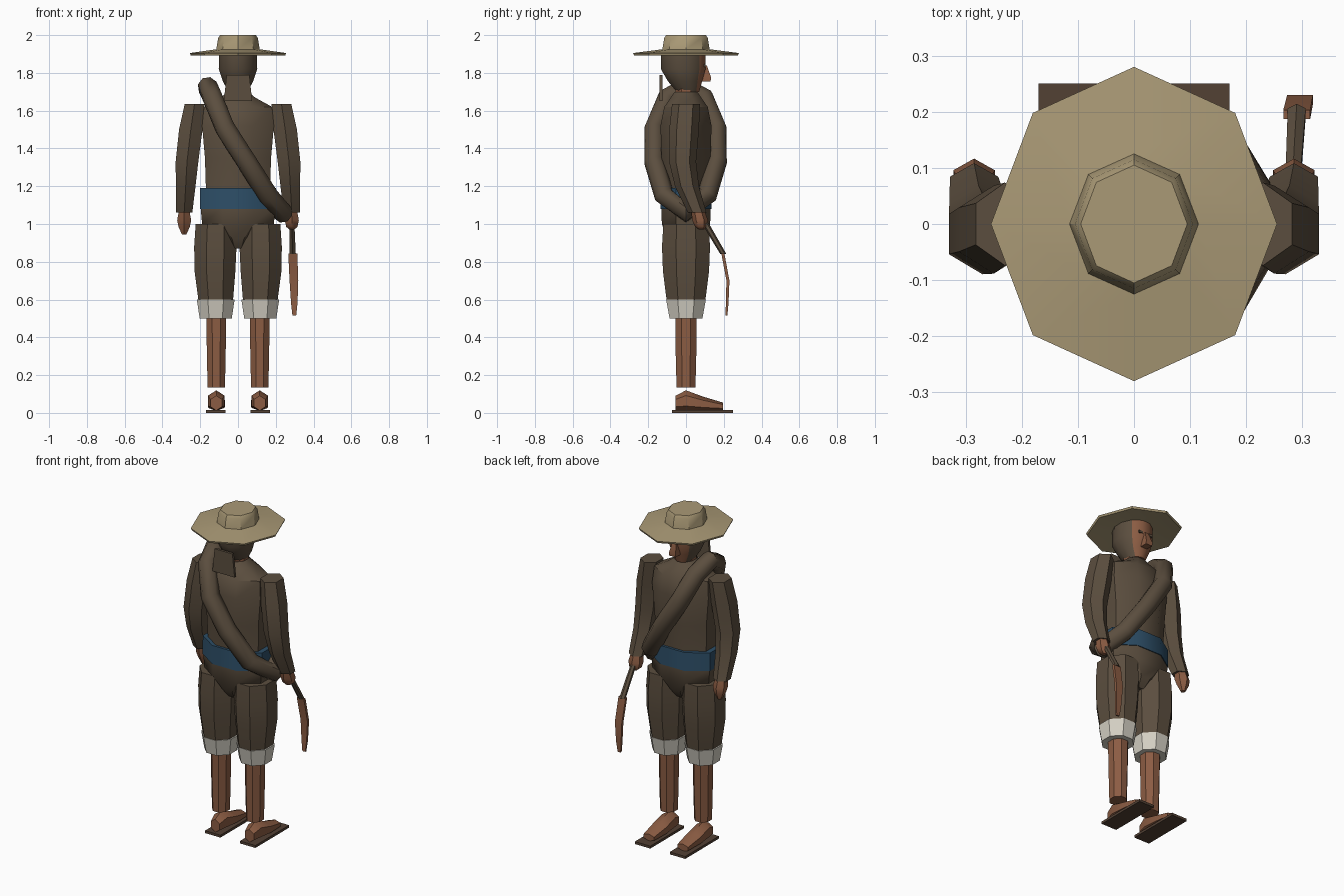
import bpy, bmesh, math
from mathutils import Vector

if "Cube" in bpy.data.objects:
    bpy.data.objects.remove(bpy.data.objects["Cube"])


def material(name, r, g, b):
    m = bpy.data.materials.new(name)
    m.diffuse_color = (r, g, b, 1)
    m.use_nodes = True
    m.node_tree.nodes["Principled BSDF"].inputs["Base Color"].default_value = m.diffuse_color
    return m


CLOTH = material("brown cloth", 0.105, 0.076, 0.049)
SKIN = material("tan skin", 0.26, 0.108, 0.056)
STRAW = material("straw", 0.40, 0.32, 0.18)
BLUE = material("blue sash", 0.026, 0.076, 0.135)
WHITE = material("white cuff", 0.66, 0.63, 0.55)
LEATHER = material("dark leather", 0.085, 0.052, 0.034)


def finish(name, bm, mats, rule=None, angle=40):
    bmesh.ops.recalc_face_normals(bm, faces=bm.faces[:])
    me = bpy.data.meshes.new(name)
    if rule:
        for f in bm.faces:
            f.material_index = rule(f)
    bm.to_mesh(me)
    bm.free()
    for m in mats:
        me.materials.append(m)
    me.shade_smooth()
    me.set_sharp_from_angle(angle=math.radians(angle))
    ob = bpy.data.objects.new(name, me)
    bpy.context.collection.objects.link(ob)
    return ob


def loft(name, rings, mats, sides=8, flat=True, along_y=False, sx=1, rule=None, angle=40):
    """Skin rings of (x, y, z, rx, r2); rings are horizontal, or upright if along_y."""
    bm = bmesh.new()
    ph = math.pi / sides if flat else 0
    loops = []
    for x, y, z, rx, r2 in rings:
        loop = []
        for i in range(sides):
            a = 2 * math.pi * i / sides + ph
            u, v = rx * math.cos(a) / math.cos(ph), r2 * math.sin(a) / math.cos(ph)
            p = (u, 0, v) if along_y else (u, v, 0)
            loop.append(bm.verts.new((sx * (x + p[0]), y + p[1], z + p[2])))
        loops.append(loop)
    for a, b in zip(loops, loops[1:]):
        for i in range(sides):
            j = (i + 1) % sides
            bm.faces.new((a[i], a[j], b[j], b[i]))
    bm.faces.new(loops[0])
    bm.faces.new(loops[-1])
    return finish(name, bm, mats, rule, angle)


def box(name, lo, hi, mat):
    bm = bmesh.new()
    bmesh.ops.create_cube(bm, size=1)
    for v in bm.verts:
        v.co = Vector([(l + h) / 2 + c * (h - l) for l, h, c in zip(lo, hi, v.co)])
    return finish(name, bm, [mat])


# Straw hat: underside, rim, brim, crown
loft("hat", [(0, 0, 1.915, .09, .10), (0, 0, 1.893, .25, .275), (0, 0, 1.905, .255, .28),
             (0, 0, 1.925, .115, .125), (0, 0, 1.985, .105, .115), (0, 0, 2.0, .095, .105)],
     [STRAW], flat=False)

# Head: hair behind, face ahead (+y)
loft("head", [(0, .01, 1.70, .05, .06), (0, -.005, 1.755, .08, .09), (0, -.015, 1.82, .102, .118),
              (0, -.015, 1.92, .10, .118)], [CLOTH, SKIN], sides=12,
     rule=lambda f: 1 if f.calc_center_median().y > .055 or f.normal.z < -.9 else 0)
loft("neck", [(0, 0, 1.62, .055, .055), (0, 0, 1.74, .055, .055)], [SKIN])
loft("nose", [(0, .105, 1.755, .022, .025), (0, .108, 1.775, .022, .025),
              (0, .095, 1.84, .012, .015)], [SKIN], sides=4)
for s, side in ((-1, "left"), (1, "right")):
    box(side + "_eye", (s * .035 - .012, .095, 1.832), (s * .035 + .012, .104, 1.846), CLOTH)

# Cloth flap at the nape
flap = box("nape_flap", (-.075, -.14, 1.65), (.075, -.125, 1.79), CLOTH)
for v in flap.data.vertices:
    if v.co.z > 1.7:
        v.co.x *= .8

# Jacket, sash and seat
loft("jacket", [(0, 0, 1.06, .18, .115), (0, 0, 1.19, .17, .115), (0, 0, 1.35, .175, .13),
                (0, 0, 1.52, .19, .135), (0, 0, 1.62, .18, .115), (0, 0, 1.67, .09, .08),
                (0, 0, 1.70, .055, .06)], [CLOTH])
loft("sash", [(0, 0, 1.08, .20, .135), (0, 0, 1.19, .20, .13)], [BLUE])
loft("seat", [(0, 0, .87, .045, .06), (0, 0, .92, .075, .10), (0, 0, 1.0, .19, .128),
              (0, 0, 1.09, .198, .13)], [CLOTH])

for s, side in ((-1, "left"), (1, "right")):
    # Trousers, cuffs, shins, feet and soles
    loft(side + "_trouser_leg", [(.118, 0, .60, .092, .103), (.122, 0, .75, .108, .122),
                                 (.12, 0, .88, .112, .127), (.118, 0, 1.0, .106, .12)],
         [CLOTH], sx=s)
    loft(side + "_cuff", [(.118, 0, .50, .085, .087), (.118, 0, .60, .10, .105)], [WHITE], sx=s)
    loft(side + "_shin", [(.115, 0, .135, .046, .05), (.115, 0, .33, .05, .055),
                          (.115, 0, .52, .053, .057)], [SKIN], sx=s)
    loft(side + "_foot", [(.115, -.055, .052, .03, .034), (.115, 0, .064, .043, .048),
                          (.115, .09, .048, .045, .033), (.115, .195, .034, .036, .018)],
         [SKIN], sides=6, along_y=True, sx=s)
    box(side + "_sole", (s * .118 - .052, -.075, 0), (s * .118 + .052, .25, .015), LEATHER)
    # Sleeves and hands
    loft(side + "_sleeve", [(.23, 0, 1.635, .052, .064), (.25, -.01, 1.5, .062, .068),
                            (.27, -.018, 1.33, .06, .062), (.277, .005, 1.2, .052, .055),
                            (.285, .06, 1.06, .043, .042)], [CLOTH], sides=6, sx=s)
    loft(side + "_hand", [(.285, .06, 1.08, .026, .03), (.285, .075, 1.02, .037, .036),
                          (.285, .08, .985, .03, .028), (.285, .082, .945 if s < 0 else .97, .012, .012)],
         [SKIN], sides=6, sx=s)

# Rolled bundle looped from shoulder to opposite hip
half = [(-.16, 0, 1.725), (-.135, -.10, 1.67), (-.07, -.168, 1.51), (.045, -.168, 1.33),
        (.16, -.115, 1.15), (.235, 0, 1.06)]
path = [Vector(p) for p in half + [(x, -y - .005, z) for x, y, z in half[-2:0:-1]]]
bm = bmesh.new()
loops = []
for i, p in enumerate(path):
    t = (path[(i + 1) % len(path)] - path[i - 1]).normalized()
    out = p - Vector((.04, 0, 1.39))
    n = (out - t * out.dot(t)).normalized()
    b = t.cross(n)
    loops.append([bm.verts.new(p + .054 * (n * math.cos(k * math.pi / 4) + b * math.sin(k * math.pi / 4)))
                  for k in range(8)])
for i, a in enumerate(loops):
    c = loops[(i + 1) % len(loops)]
    for k in range(8):
        bm.faces.new((a[k], a[(k + 1) % 8], c[(k + 1) % 8], c[k]))
finish("shoulder_roll", bm, [CLOTH], angle=50)

# Curved tool hanging from the right hand
loft("tool_handle", [(.283, .06, 1.06, .014, .016), (.285, .11, .99, .014, .016),
                     (.29, .198, .84, .016, .014)], [CLOTH], sides=6)
loft("tool_blade", [(.29, .195, .845, .024, .008), (.296, .222, .70, .023, .008),
                    (.298, .218, .58, .017, .007), (.298, .214, .515, .010, .005)], [SKIN], sides=4)
